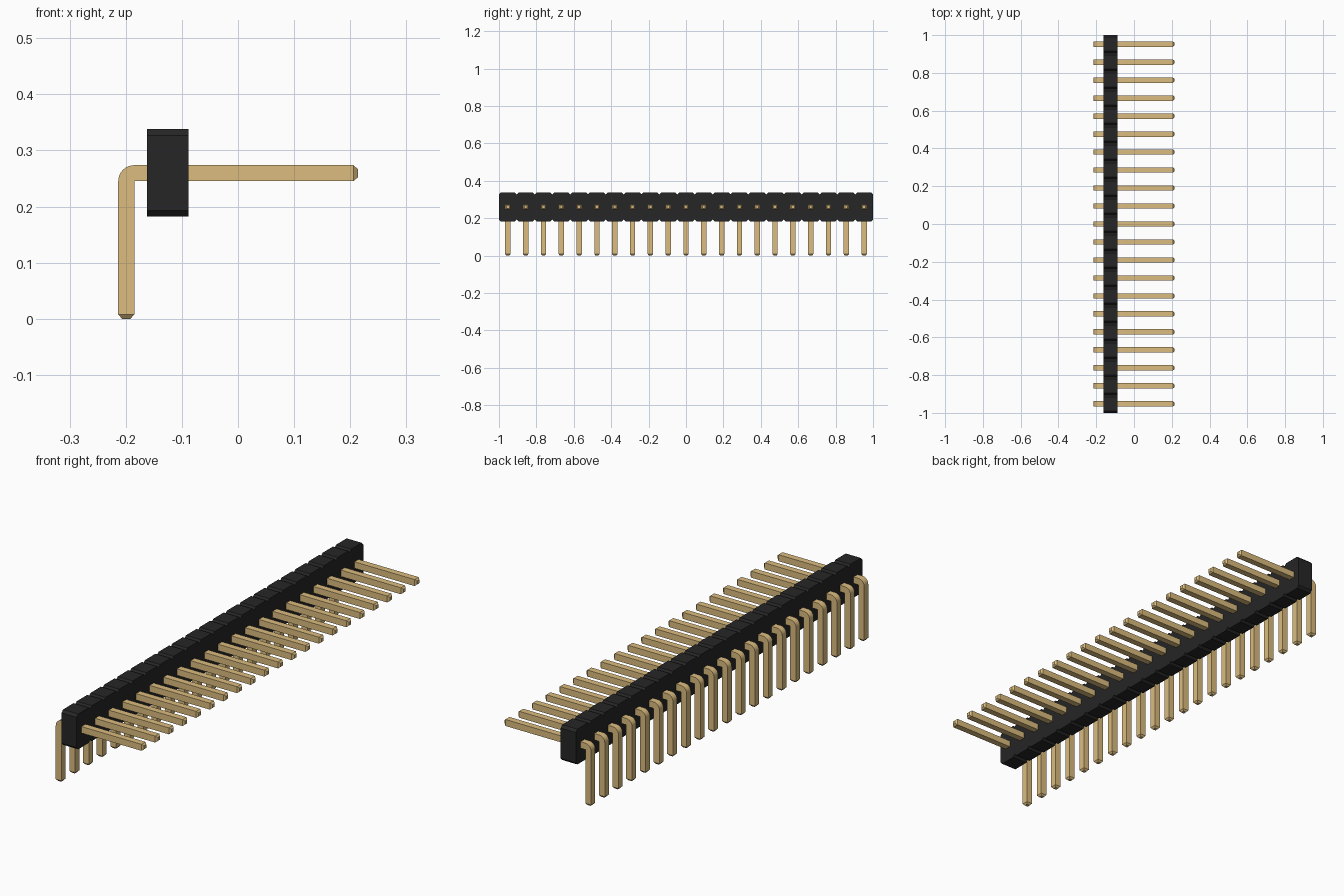
import bpy, bmesh, math
from mathutils import Vector

cube = bpy.data.objects.get("Cube")
if cube:
    bpy.data.objects.remove(cube, do_unlink=True)

COUNT = 21
PITCH = 2 / COUNT
HALF = 0.0143           # half width of a square pin
PIN_Z = 0.2595          # height of the straight pin run
LEG_X = -0.1992         # centre of the downward leg


def material(name, rgb):
    mat = bpy.data.materials.new(name)
    mat.use_nodes = True
    mat.diffuse_color = (*rgb, 1)
    bsdf = next(n for n in mat.node_tree.nodes if n.type == 'BSDF_PRINCIPLED')
    bsdf.inputs["Base Color"].default_value = (*rgb, 1)
    return mat


def make_object(name, bm, mat):
    bmesh.ops.recalc_face_normals(bm, faces=bm.faces)
    mesh = bpy.data.meshes.new(name)
    bm.to_mesh(mesh)
    bm.free()
    mesh.materials.append(mat)
    obj = bpy.data.objects.new(name, mesh)
    bpy.context.collection.objects.link(obj)
    return obj


black = material("black plastic", (0.02, 0.019, 0.019))
gold = material("gold metal", (0.708, 0.503, 0.211))


# Housing: a row of chamfered cells, extruded through its depth
def build_housing():
    x0, x1, z0, z1, cut = -0.162, -0.088, 0.182, 0.338, 0.011
    top, bottom = [], []
    for i in range(COUNT):
        a, b = -1 + i * PITCH, -1 + (i + 1) * PITCH
        top += [(a, z1 - cut), (a + cut, z1), (b - cut, z1)]
        bottom += [(a, z0 + cut), (a + cut, z0), (b - cut, z0)]
    top.append((1, z1 - cut))
    bottom.append((1, z0 + cut))
    bm = bmesh.new()
    rows = [[bm.verts.new((x, y, z)) for y, z in line]
            for x, line in ((x0, bottom), (x0, top), (x1, top), (x1, bottom))]
    for r in range(4):
        lower, upper = rows[r], rows[(r + 1) % 4]
        for i in range(len(lower) - 1):
            bm.faces.new((lower[i], lower[i + 1], upper[i + 1], upper[i]))
    for end in (0, -1):
        bm.faces.new([row[end] for row in rows])
    make_object("housing", bm, black)


# Pin: square sections swept around a right-angle bend, with tapered tips
def build_pin():
    tip, small = 0.008, 0.0075
    sections = []       # inner point, outer point, half width

    def straight(x, z, normal, half):
        centre, offset = Vector((x, 0, z)), normal * half
        sections.append((centre - offset, centre + offset, half))

    left, up = Vector((-1, 0, 0)), Vector((0, 0, 1))
    straight(LEG_X, 0, left, small)
    straight(LEG_X, tip, left, HALF)
    corner = Vector((LEG_X + HALF, 0, PIN_Z - HALF))
    for i in range(9):
        t = math.pi / 2 * i / 8
        outer = corner + (left * math.cos(t) + up * math.sin(t)) * 2 * HALF
        sections.append((corner, outer, HALF))
    straight(0.2135 - tip, PIN_Z, up, HALF)
    straight(0.2135, PIN_Z, up, small)

    bm = bmesh.new()
    rings = []
    for inner, outer, half in sections:
        side = Vector((0, half, 0))
        rings.append([bm.verts.new(p) for p in
                      (inner - side, inner + side, outer + side, outer - side)])
    for a, b in zip(rings, rings[1:]):
        for k in range(4):
            n = (k + 1) % 4
            bm.faces.new((a[k], a[n], b[n], b[k]))
    bm.faces.new(rings[0])
    bm.faces.new(rings[-1])
    bmesh.ops.remove_doubles(bm, verts=bm.verts, dist=0.00001)
    return make_object("pin_01", bm, gold)


build_housing()
pin = build_pin()
bpy.ops.object.select_all(action='DESELECT')
pin.select_set(True)
bpy.context.view_layer.objects.active = pin
bpy.ops.object.shade_smooth_by_angle(angle=math.radians(25))

# Repeat the pin at the centre of every cell
pin.location.y = -1 + PITCH / 2
for i in range(1, COUNT):
    copy = pin.copy()
    copy.name = f"pin_{i + 1:02d}"
    copy.location.y = -1 + (i + 0.5) * PITCH
    bpy.context.collection.objects.link(copy)
